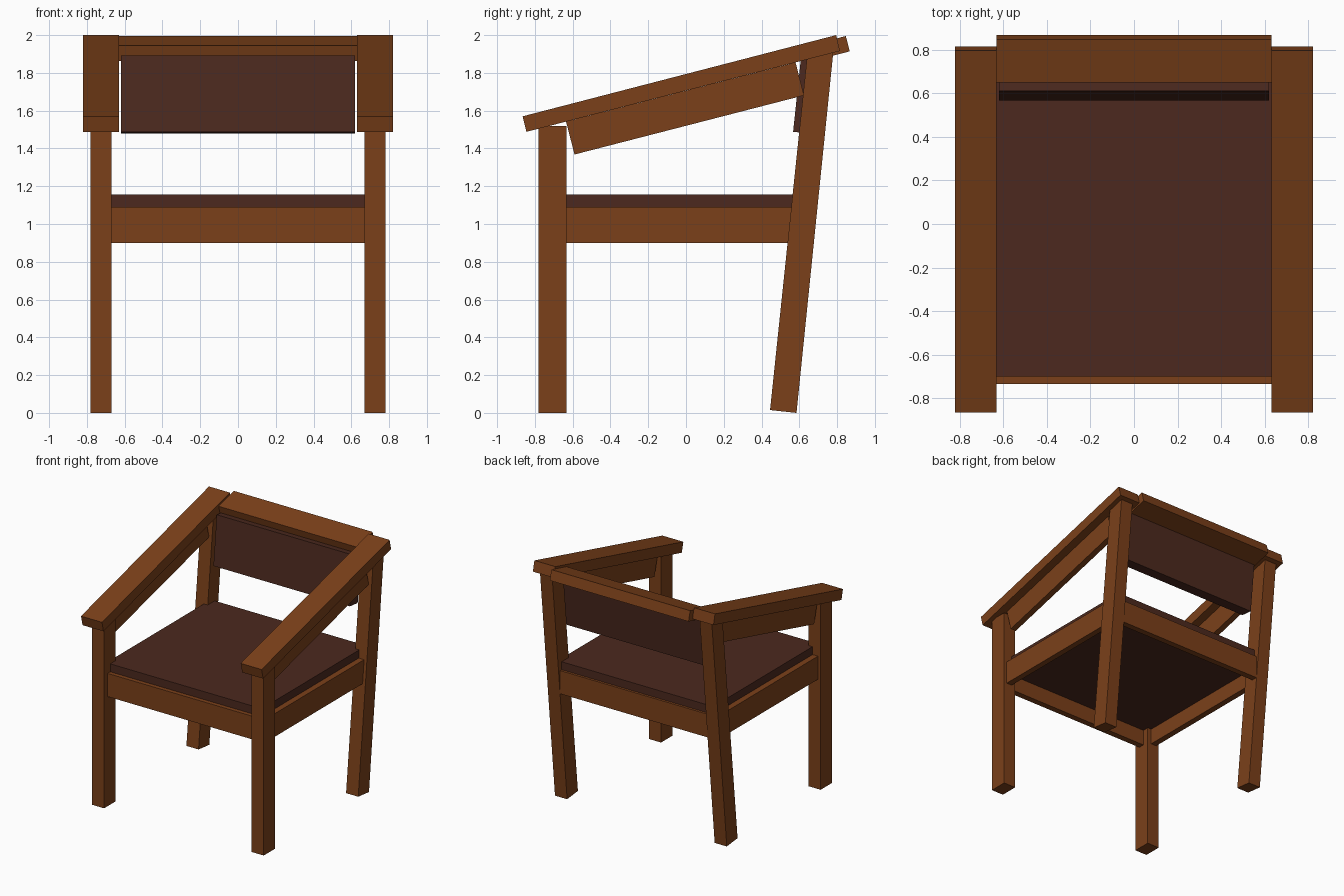
import bpy, bmesh
from mathutils import Vector

cube = bpy.data.objects.get("Cube")
if cube:
    bpy.data.objects.remove(cube, do_unlink=True)


def material(name, rgb):
    m = bpy.data.materials.new(name)
    m.use_nodes = True
    m.diffuse_color = (*rgb, 1)
    m.node_tree.nodes["Principled BSDF"].inputs["Base Color"].default_value = (*rgb, 1)
    return m


wood = material("brown_wood", (0.198, 0.051, 0.010))
leather = material("dark_leather", (0.072, 0.022, 0.013))


def plank(name, profile, x0, x1, mat):
    """Extrude a side profile of (y, z) points from x0 to x1."""
    bm = bmesh.new()
    face = bm.faces.new([bm.verts.new((x0, y, z)) for y, z in profile])
    ext = bmesh.ops.extrude_face_region(bm, geom=[face])
    verts = [v for v in ext["geom"] if isinstance(v, bmesh.types.BMVert)]
    bmesh.ops.translate(bm, vec=Vector((x1 - x0, 0, 0)), verts=verts)
    bmesh.ops.recalc_face_normals(bm, faces=bm.faces)
    mesh = bpy.data.meshes.new(name)
    bm.to_mesh(mesh)
    bm.free()
    mesh.materials.append(mat)
    obj = bpy.data.objects.new(name, mesh)
    bpy.context.collection.objects.link(obj)
    return obj


def rect(y0, y1, z0, z1):
    return [(y0, z0), (y1, z0), (y1, z1), (y0, z1)]


def pair(name, profile, x0, x1, mat):
    """A plank on each side of the chair."""
    plank("left_" + name, profile, x0, x1, mat)
    plank("right_" + name, profile, -x1, -x0, mat)


# Legs: upright in front, leaning at the back
pair("front_leg", rect(-0.78, -0.633, 0, 1.52), 0.67, 0.78, wood)
pair("back_leg", [(0.445, 0.015), (0.585, 0), (0.78, 1.912), (0.64, 1.876)], 0.67, 0.78, wood)

# Sloping armrests and the boards under them
pair("armrest", [(-0.865, 1.57), (-0.845, 1.488), (0.815, 1.916), (0.795, 2.0)], 0.63, 0.82, wood)
pair("arm_board", [(-0.635, 1.542), (-0.59, 1.368), (0.625, 1.681), (0.58, 1.855)], 0.7, 0.75, wood)

# Seat frame
pair("side_rail", rect(-0.64, 0.62, 0.9, 1.09), 0.705, 0.755, wood)
plank("front_rail", rect(-0.735, -0.685, 0.9, 1.09), -0.68, 0.68, wood)
plank("back_rail", rect(0.625, 0.675, 0.9, 1.09), -0.68, 0.68, wood)

# Seat cushion
plank("seat_cushion", rect(-0.7, 0.655, 1.03, 1.155), -0.706, 0.706, leather)

# Tilted backrest and the rail above it
plank("backrest", [(0.567, 1.488), (0.667, 1.478), (0.71, 1.882), (0.61, 1.892)], -0.62, 0.62, leather)
plank("top_rail", [(0.67, 1.863), (0.867, 1.914), (0.846, 1.995), (0.649, 1.944)], -0.63, 0.63, wood)
